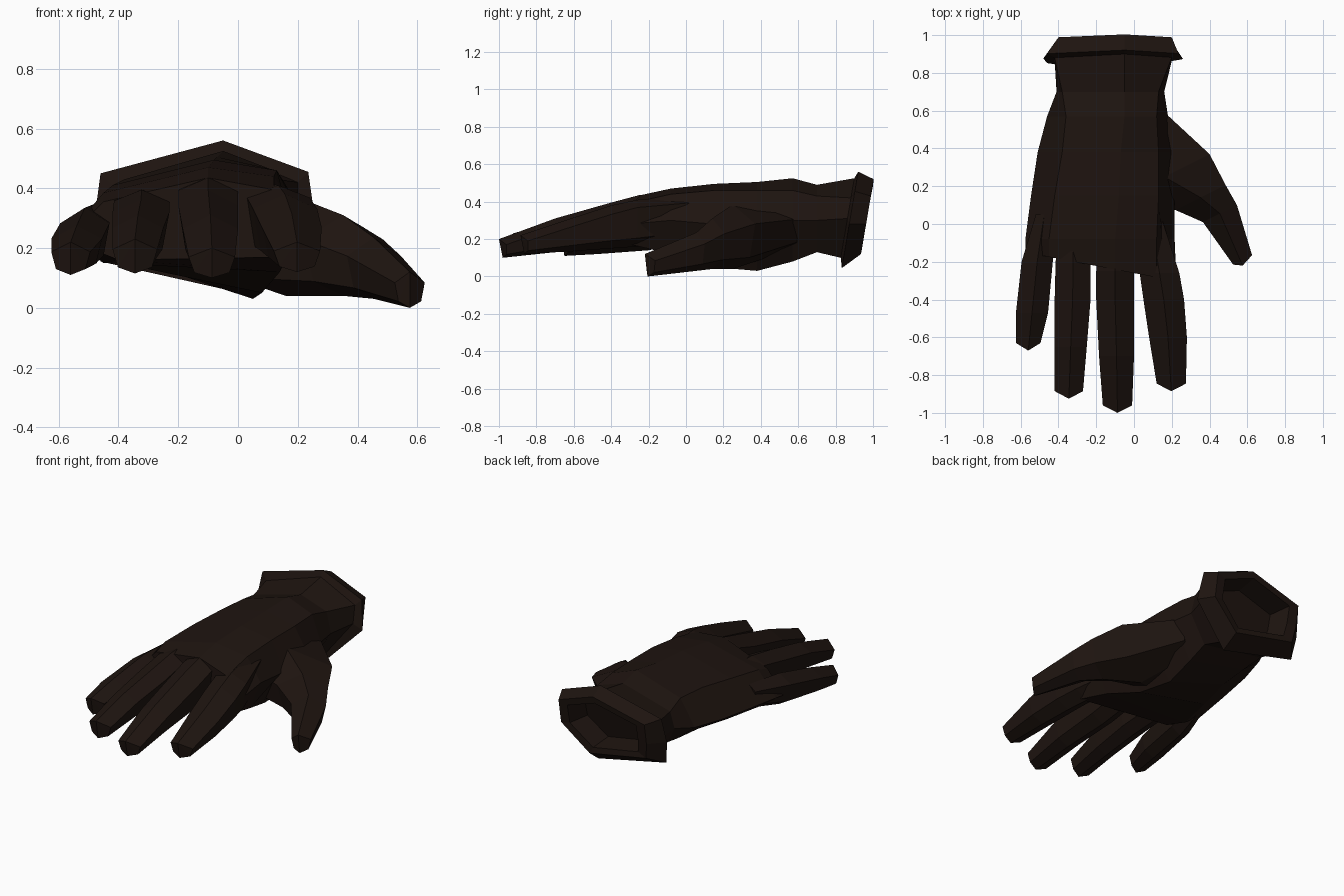
import bpy, bmesh

if "Cube" in bpy.data.objects:
    bpy.data.objects.remove(bpy.data.objects["Cube"])

leather = bpy.data.materials.new("dark_leather")
leather.diffuse_color = (0.013, 0.007, 0.005, 1)
leather.use_nodes = True
leather.node_tree.nodes["Principled BSDF"].inputs["Base Color"].default_value = leather.diffuse_color


def loft(name, rings):
    """Closed skin over rings of equal point count."""
    bm = bmesh.new()
    vr = [[bm.verts.new(p) for p in r] for r in rings]
    n = len(rings[0])
    for a, b in zip(vr, vr[1:]):
        for i in range(n):
            j = (i + 1) % n
            bm.faces.new((a[i], a[j], b[j], b[i]))
    bm.faces.new(vr[0])
    bm.faces.new(vr[-1])
    bmesh.ops.triangulate(bm, faces=[vf for vf in bm.faces if len(vf.verts) > 4])
    bmesh.ops.recalc_face_normals(bm, faces=bm.faces)
    me = bpy.data.meshes.new(name)
    bm.to_mesh(me)
    bm.free()
    me.materials.append(leather)
    ob = bpy.data.objects.new(name, me)
    bpy.context.collection.objects.link(ob)
    return ob


def digit(name, stations, skew=0.0, tip=0.04, flat=0.12):
    """Six-sided finger; stations are y, left x, right x, top z, bottom z."""
    rings = []
    last = len(stations) - 1
    for k, (y, xl, xr, zt, zb) in enumerate(stations):
        c, w, h = (xl + xr) / 2, xr - xl, zt - zb
        f = flat + (.3 - flat) * k / last        # flatter top near the knuckle
        pts = [(c, zt), (xr, zt - f * h), (xr - .12 * w, zb + .18 * h),
               (c, zb), (xl + .12 * w, zb + .18 * h), (xl, zt - f * h)]
        ring = [(x, y + skew * (x - c), z) for x, z in pts]
        if k == last:                            # pointed tip ridge
            for i, t in ((0, tip), (3, tip * .5)):
                ring[i] = (ring[i][0], y - t, ring[i][2])
        rings.append(ring)
    return loft(name, rings)


# Palm sections: y, then top ridge, right knuckle, right side,
# right heel, left heel, left side, left knuckle
palm = [
    (-.26, [(-.10, .435), (.12, .395), (.225, .28), (.16, .17), (-.40, .16), (-.575, .23), (-.45, .355)]),
    (-.08, [(-.10, .47), (.12, .44), (.215, .30), (.14, .12), (-.45, .15), (-.575, .24), (-.45, .385)]),
    (.15, [(-.08, .495), (.13, .46), (.215, .28), (.08, .05), (-.40, .15), (-.545, .25), (-.42, .41)]),
    (.38, [(-.07, .505), (.13, .46), (.24, .28), (.05, .03), (-.35, .16), (-.51, .26), (-.38, .43)]),
    (.57, [(-.05, .525), (.12, .46), (.18, .30), (.06, .08), (-.34, .17), (-.46, .27), (-.36, .43)]),
    (.70, [(-.05, .49), (.13, .43), (.16, .30), (.06, .13), (-.36, .20), (-.41, .30), (-.38, .40)]),
]
# Cuff sections: wrist end, flare, rim
cuff = [
    (.875, [(-.05, .525), (.20, .42), (.20, .31), (.04, .10), (-.40, .19), (-.42, .30), (-.42, .41)]),
    (.89, [(-.05, .56), (.235, .455), (.26, .28), (.03, .045), (-.46, .155), (-.48, .30), (-.46, .45)]),
    (.98, [(-.05, .52), (.20, .43), (.20, .28), (.02, .12), (-.385, .20), (-.40, .30), (-.40, .43)]),
]

rings = []
for k, (y, pts) in enumerate(palm):
    s = -.19 if k == 0 else 0           # knuckle line slants
    rings.append([(x, y + s * x, z) for x, z in pts])
for y, pts in cuff:                     # cuff leans back at the top
    rings.append([(x, y + .17 * (z - .38), z) for x, z in pts])
# Hollow opening
for s, y in ((.80, .975), (.70, .84)):
    rings.append([(-.09 + s * (x + .09), y + .17 * (z - .38), .32 + s * (z - .32))
                  for x, z in cuff[-1][1]])
glove = loft("glove", rings)

# Fingers and thumb
digits = [
    digit("little_finger", [(.05, -.52, -.43, .35, .20), (-.2, -.595, -.43, .335, .14),
                            (-.47, -.625, -.455, .275, .12), (-.63, -.625, -.495, .22, .11)], flat=.25),
    digit("ring_finger", [(.02, -.39, -.26, .40, .22), (-.2, -.415, -.23, .395, .17), (-.4, -.42, -.23, .36, .16),
                          (-.65, -.42, -.25, .31, .14), (-.885, -.42, -.27, .23, .115)]),
    digit("middle_finger", [(.02, -.18, -.02, .46, .22), (-.25, -.20, 0, .435, .17), (-.4, -.20, 0, .395, .15),
                            (-.7, -.185, 0, .31, .13), (-.96, -.165, -.01, .20, .10)]),
    digit("index_finger", [(.02, .03, .15, .42, .20), (-.26, .03, .24, .41, .16), (-.4, .05, .265, .38, .15),
                           (-.6, .08, .28, .315, .135), (-.845, .12, .275, .22, .12)]),
    digit("thumb", [(.55, -.08, .145, .38, .14), (.25, -.08, .40, .385, .04), (.14, .22, .485, .31, .04),
                    (.055, .365, .545, .235, .03), (-.19, .525, .625, .12, 0)], skew=.5, tip=.03, flat=.3),
]

# Weld the digits onto the palm
bpy.context.view_layer.objects.active = glove
for d in digits:
    m = glove.modifiers.new("weld", 'BOOLEAN')
    m.operation = 'UNION'
    m.solver = 'EXACT'
    m.object = d
    bpy.ops.object.modifier_apply(modifier=m.name)
    bpy.data.objects.remove(d)
